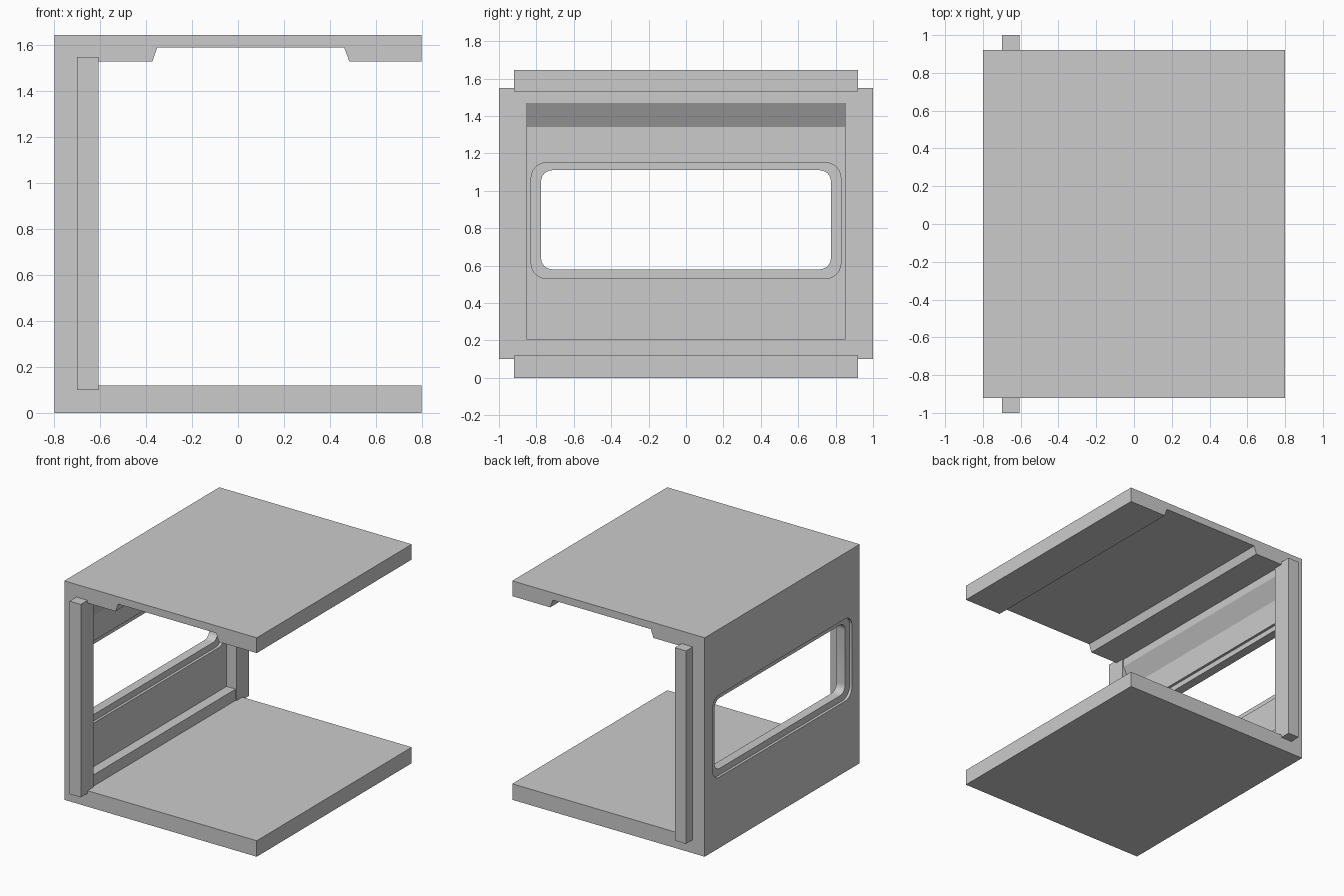
import bpy, bmesh, math
from mathutils import Vector

if "Cube" in bpy.data.objects:
    bpy.data.objects.remove(bpy.data.objects["Cube"])


def solid(name, points, direction):
    """Extrude a closed outline of 3D points along a direction into a solid."""
    bm = bmesh.new()
    face = bm.faces.new([bm.verts.new(p) for p in points])
    ext = bmesh.ops.extrude_face_region(bm, geom=[face])
    verts = [g for g in ext["geom"] if isinstance(g, bmesh.types.BMVert)]
    bmesh.ops.translate(bm, verts=verts, vec=Vector(direction))
    bmesh.ops.recalc_face_normals(bm, faces=bm.faces)
    mesh = bpy.data.meshes.new(name)
    bm.to_mesh(mesh)
    bm.free()
    obj = bpy.data.objects.new(name, mesh)
    bpy.context.collection.objects.link(obj)
    return obj


def along_y(name, profile, half):
    """XZ profile extruded symmetrically along y."""
    return solid(name, [(x, -half, z) for x, z in profile], (0, 2 * half, 0))


def rounded_cutter(name, half_y, z0, z1, radius, x0, x1, steps=6):
    """Rounded rectangle in the YZ plane, spanning x0 to x1."""
    pts = []
    corners = [(half_y - radius, z1 - radius), (radius - half_y, z1 - radius),
               (radius - half_y, z0 + radius), (half_y - radius, z0 + radius)]
    for i, (cy, cz) in enumerate(corners):
        for s in range(steps + 1):
            a = math.pi / 2 * (i + s / steps)
            pts.append((x0, cy + radius * math.cos(a), cz + radius * math.sin(a)))
    return solid(name, pts, (x1 - x0, 0, 0))


WALL = -0.69   # inner wall surface
TRIM = -0.615  # inner surface of the trims

# Floor, side wall and recessed ceiling as one C-shaped shell
shell = along_y("cabin_shell", [
    (-0.8, 0), (0.8, 0), (0.8, 0.12), (WALL, 0.12), (WALL, 1.53),
    (-0.373, 1.53), (-0.352, 1.59), (0.463, 1.59), (0.485, 1.53),
    (0.8, 1.53), (0.8, 1.645), (-0.8, 1.645)], 0.92)

# Window opening with a shallow rebate on both faces of the wall
cutters = [
    rounded_cutter("window_opening", 0.775, 0.58, 1.11, 0.06, -0.9, -0.6),
    rounded_cutter("outer_rebate", 0.828, 0.532, 1.15, 0.08, -0.9, -0.78),
    rounded_cutter("inner_rebate", 0.828, 0.532, 1.15, 0.08, WALL - 0.02, -0.6),
]
bpy.context.view_layer.objects.active = shell
for cutter in cutters:
    cutter.hide_render = True
    mod = shell.modifiers.new(cutter.name, "BOOLEAN")
    mod.operation = "DIFFERENCE"
    mod.solver = "EXACT"
    mod.object = cutter
    bpy.ops.object.modifier_apply(modifier=mod.name)
    bpy.data.objects.remove(cutter)

# Baseboard and sloped cornice between the pillars
along_y("baseboard", [(WALL - 0.01, 0.11), (TRIM, 0.11), (TRIM, 0.205), (WALL - 0.01, 0.205)], 0.86)
along_y("cornice", [(WALL, 1.34), (TRIM, 1.47), (TRIM, 1.54), (WALL - 0.01, 1.54), (WALL - 0.01, 1.34)], 0.86)

# Corner pillars at both ends of the wall
for side, label in ((-1, "front"), (1, "back")):
    outline = [(-0.70, 0.85), (-0.607, 0.85), (-0.607, 1.0), (-0.70, 1.0)]
    solid(label + "_pillar", [(x, side * y, 0.10) for x, y in outline], (0, 0, 1.45))

# Crisp flat faces, smooth window corners
bpy.ops.object.select_all(action="DESELECT")
shell.select_set(True)
bpy.context.view_layer.objects.active = shell
bpy.ops.object.shade_smooth_by_angle(angle=math.radians(30))
